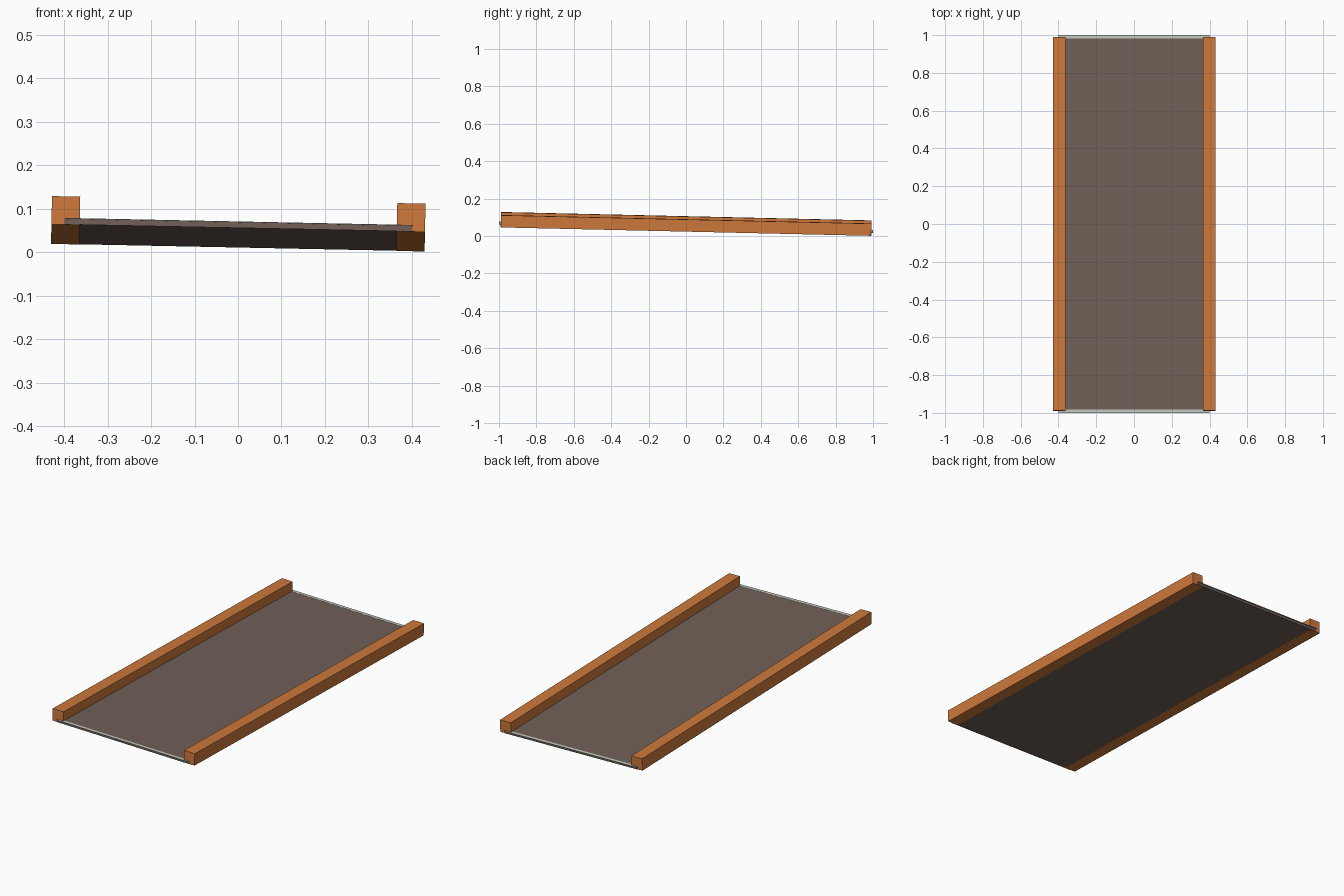
import bpy
from mathutils import Euler, Matrix, Vector

if "Cube" in bpy.data.objects:
    bpy.data.objects.remove(bpy.data.objects["Cube"], do_unlink=True)


def material(name, rgb):
    mat = bpy.data.materials.new(name)
    mat.use_nodes = True
    color = (*rgb, 1.0)
    mat.diffuse_color = color
    mat.node_tree.nodes["Principled BSDF"].inputs["Base Color"].default_value = color
    return mat


ORANGE = material("orange_wood", (0.61, 0.19, 0.045))
BROWN = material("grey_brown", (0.165, 0.118, 0.098))
PALE = material("pale_grey", (0.55, 0.58, 0.53))

# The whole deck leans slightly down towards the back and the left
LEAN = Matrix.Translation((0, 0, 0.0325)) @ Euler((-0.0227, 0.0203, 0)).to_matrix().to_4x4()


def box(name, low, high, mat):
    low, high = Vector(low), Vector(high)
    bpy.ops.mesh.primitive_cube_add(size=1)
    obj = bpy.context.object
    obj.name = name
    shape = Matrix.Translation((low + high) / 2) @ Matrix.Diagonal((*(high - low), 1))
    obj.data.transform(LEAN @ shape)
    obj.data.materials.append(mat)
    return obj


# Flat deck between the rails
box("deck", (-0.4, -0.993, 0.0005), (0.4, 0.993, 0.0145), BROWN)

# Square side rails
for side, x in (("left", 0.397), ("right", -0.397)):
    box(side + "_rail", (x - 0.0325, -0.99, 0), (x + 0.0325, 0.99, 0.065), ORANGE)

# Thin pale strips along both ends of the deck
for end, y in (("front", -0.991), ("back", 0.991)):
    box(end + "_edge_strip", (-0.4, y - 0.009, 0.0135), (0.4, y + 0.009, 0.0152), PALE)
